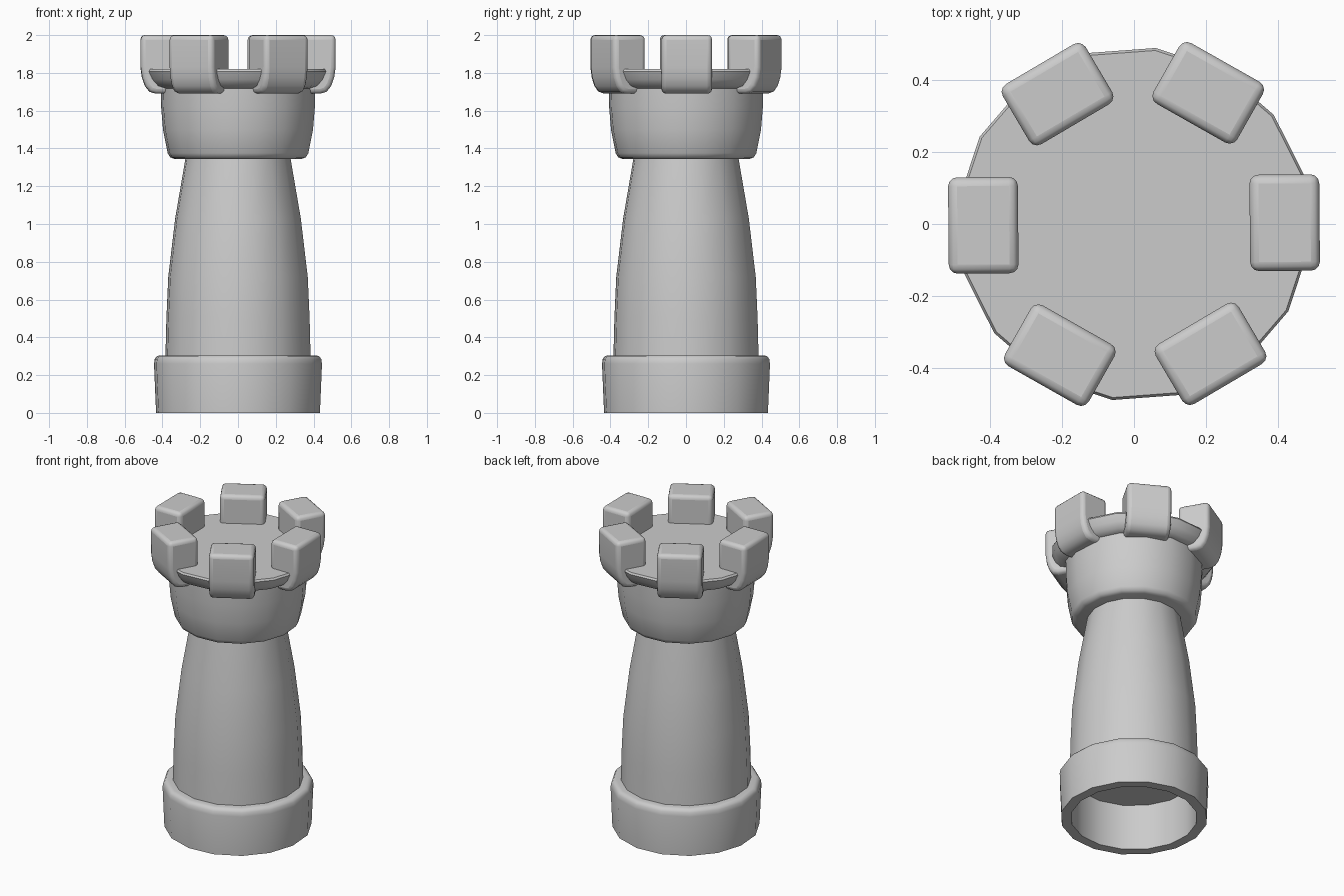
import bpy, bmesh, math
from mathutils import Matrix

cube = bpy.data.objects.get("Cube")
if cube:
    bpy.data.objects.remove(cube, do_unlink=True)

stone = bpy.data.materials.new("stone grey")
stone.use_nodes = True
COLOUR = (0.6, 0.6, 0.6, 1)
stone.diffuse_color = COLOUR
stone.node_tree.nodes["Principled BSDF"].inputs["Base Color"].default_value = COLOUR

SIDES = 16
TURN = math.radians(15.5)


def finish(name, bm, angle):
    """Turn a bmesh into a shaded, coloured object."""
    bmesh.ops.recalc_face_normals(bm, faces=bm.faces)
    mesh = bpy.data.meshes.new(name)
    bm.to_mesh(mesh)
    bm.free()
    obj = bpy.data.objects.new(name, mesh)
    bpy.context.collection.objects.link(obj)
    mesh.materials.append(stone)
    bpy.ops.object.select_all(action="DESELECT")
    obj.select_set(True)
    bpy.context.view_layer.objects.active = obj
    bpy.ops.object.shade_smooth_by_angle(angle=math.radians(angle))
    return obj


def lathe(name, profile, closed=False):
    """Revolve (radius, height) points; open profiles are capped at both ends."""
    bm = bmesh.new()
    rings = []
    for r, z in profile:
        angles = [TURN + math.tau * i / SIDES for i in range(SIDES)]
        rings.append([bm.verts.new((r * math.cos(a), r * math.sin(a), z)) for a in angles])
    pairs = list(zip(rings, rings[1:]))
    if closed:
        pairs.append((rings[-1], rings[0]))
    else:
        bm.faces.new(rings[0])
        bm.faces.new(rings[-1])
    for low, high in pairs:
        for i in range(SIDES):
            j = (i + 1) % SIDES
            bm.faces.new((low[i], low[j], high[j], high[i]))
    return finish(name, bm, 40)


# Hollow foot ring
lathe("base_ring", [(0.375, 0), (0.437, 0), (0.448, 0.26), (0.444, 0.285),
                    (0.433, 0.3), (0.415, 0.305), (0.375, 0.305)], closed=True)

# Tapering tower shaft
lathe("shaft", [(0.387, 0.3), (0.382, 0.5), (0.372, 0.72), (0.335, 1.03), (0.278, 1.36)])

# Flared collar under the platform
lathe("collar", [(0.34, 1.345), (0.362, 1.353), (0.375, 1.375), (0.4, 1.5),
                 (0.41, 1.62), (0.412, 1.73)])

# Platform with a rounded underside
lathe("platform", [(0.41, 1.718), (0.448, 1.732), (0.475, 1.765),
                   (0.493, 1.808), (0.486, 1.82)])

# Battlements: side outline with a rounded outer foot, extruded sideways
OUTLINE = [(0.322, 1.69), (0.435, 1.69), (0.468, 1.7), (0.492, 1.73),
           (0.508, 1.775), (0.516, 1.83), (0.516, 2.0), (0.322, 2.0)]
WIDTH = 0.268
for n in range(6):
    bm = bmesh.new()
    face = bm.faces.new([bm.verts.new((x, -WIDTH / 2, z)) for x, z in OUTLINE])
    side = bmesh.ops.extrude_face_region(bm, geom=[face])
    moved = [v for v in side["geom"] if isinstance(v, bmesh.types.BMVert)]
    bmesh.ops.translate(bm, verts=moved, vec=(0, WIDTH, 0))
    bmesh.ops.rotate(bm, verts=bm.verts, cent=(0, 0, 0),
                     matrix=Matrix.Rotation(math.radians(60 * n + 0.5), 3, "Z"))
    block = finish("battlement_%d" % (n + 1), bm, 50)
    bevel = block.modifiers.new("rounded edges", "BEVEL")
    bevel.width = 0.025
    bevel.segments = 3
    bevel.limit_method = "ANGLE"
    bevel.angle_limit = math.radians(50)
    # Shade after the rounding
    block.modifiers.move(len(block.modifiers) - 1, 0)
